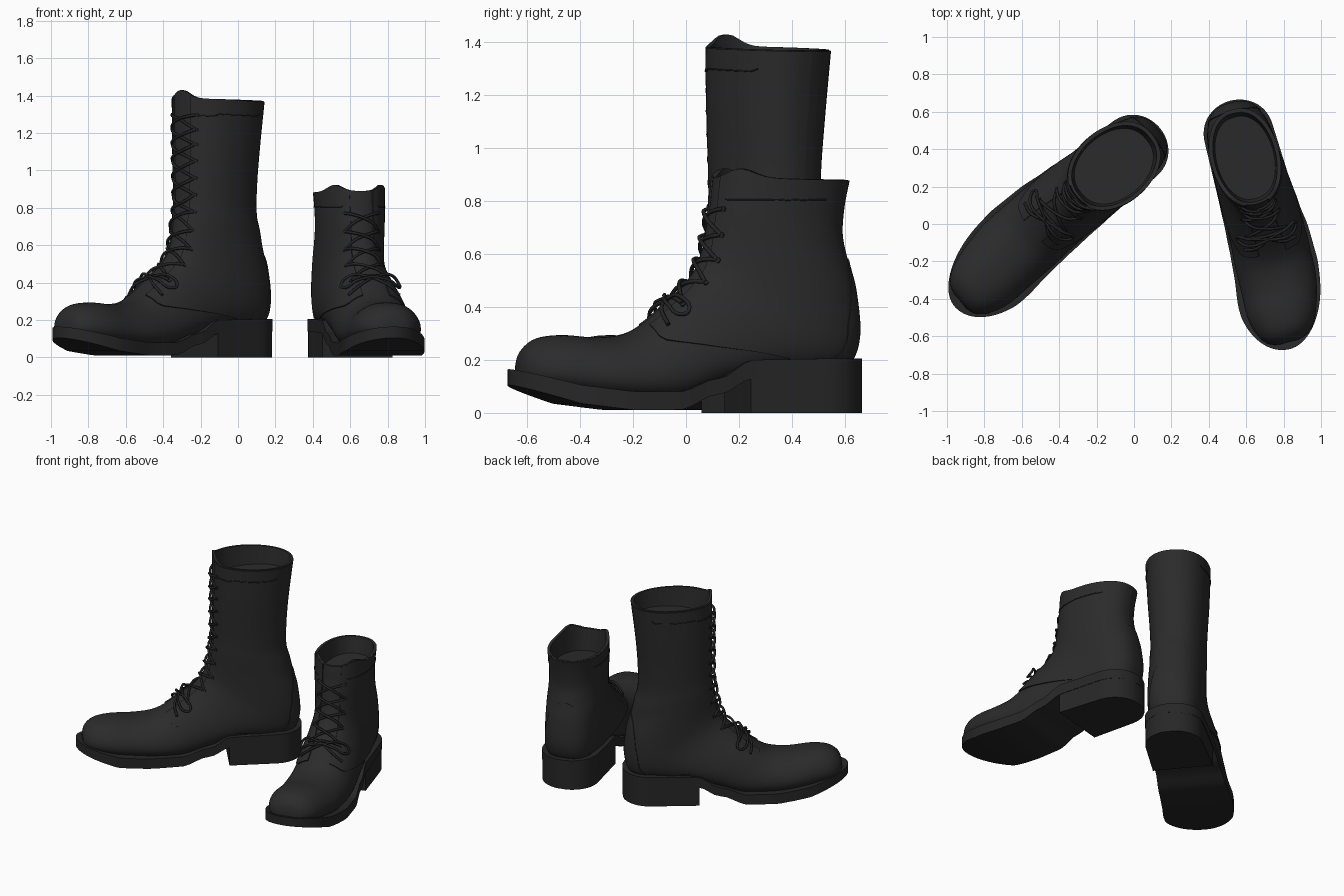
import bpy, bmesh, math
from mathutils import Vector

if "Cube" in bpy.data.objects:
    bpy.data.objects.remove(bpy.data.objects["Cube"])


def material(name, c):
    m = bpy.data.materials.new(name)
    m.diffuse_color = (c, c, c, 1)
    m.use_nodes = True
    m.node_tree.nodes["Principled BSDF"].inputs["Base Color"].default_value = m.diffuse_color
    return m


LEATHER = material("black leather", 0.024)
SOLE = material("black rubber", 0.020)
LACE = material("black lace", 0.017)

# Upper sections: front/top u, z, back/bottom u, z, half width, fullness, inward shift
FOOT = [
    (1.138, .19, 1.138, .13, .05, 1.2, .03), (1.12, .24, 1.12, .12, .105, 1.4, .028),
    (1.065, .282, 1.065, .10, .155, 1.5, .024), (.97, .294, .96, .08, .19, 1.5, .017),
    (.84, .285, .82, .06, .205, 1.5, .0), (.73, .30, .66, .05, .207, 1.5, -.005),
    (.65, .345, .52, .06, .204, 1.5, -.01), (.575, .41, .36, .115, .199, 1.5, -.01),
    (.505, .475, .18, .16, .190, 1.5, -.005), (.455, .54, .0, .165, .181, 1.4, 0),
    (.43, .60, -.125, .19, .175, 1.3, 0), (.415, .66, -.168, .29, .174, 1.2, 0),
    (.405, .72, -.157, .45, .173, 1.1, 0), (.395, .77, -.132, .56, .172, 1, 0),
    (.39, .80, -.108, .67, .172, 1, 0)]
SHORT_SHAFT = [(.385, .85, -.115, .78, .174, 1, 0), (.38, .89, -.135, .88, .178, 1, 0)]
TALL_SHAFT = [(.385, .86, -.085, .76, .170, 1, 0), (.385, .98, -.085, .92, .176, 1, 0),
              (.385, 1.15, -.10, 1.12, .188, 1, 0), (.385, 1.385, -.13, 1.37, .198, 1, 0)]
# Sole stations: u, inner half width, outer half width, bottom z, top z
SOLE_ROWS = [(-.19, .188, .188, .14, .205), (0, .188, .188, .14, .205), (.28, .195, .2, .13, .2),
             (.42, .2, .215, .07, .13), (.58, .208, .232, .012, .08), (.75, .222, .235, .01, .08),
             (.95, .238, .222, .035, .105), (1.175, .235, .205, .105, .165)]


def catmull(a, b, c, d, f):
    return [.5 * (2 * q + (r - p) * f + (2 * p - 5 * q + 4 * r - s) * f * f
                  + (3 * q - p - 3 * r + s) * f ** 3) for p, q, r, s in zip(a, b, c, d)]


def loft(name, rings, mat, closed=True, caps=True, angle=40):
    bm = bmesh.new()
    vs = [[bm.verts.new(p) for p in ring] for ring in rings]
    n = len(rings[0])
    for a, b in zip(vs, vs[1:]):
        for j in range(n if closed else n - 1):
            k = (j + 1) % n
            bm.faces.new((a[j], a[k], b[k], b[j]))
    if caps:
        bm.faces.new(vs[0])
        bm.faces.new(vs[-1])
    bmesh.ops.recalc_face_normals(bm, faces=bm.faces)
    me = bpy.data.meshes.new(name)
    bm.to_mesh(me)
    bm.free()
    me.materials.append(mat)
    ob = bpy.data.objects.new(name, me)
    bpy.context.collection.objects.link(ob)
    bpy.ops.object.select_all(action='DESELECT')
    bpy.context.view_layer.objects.active = ob
    ob.select_set(True)
    bpy.ops.object.shade_smooth_by_angle(angle=math.radians(angle))


def tube(name, lines, radius, mat):
    cu = bpy.data.curves.new(name, 'CURVE')
    cu.dimensions = '3D'
    cu.bevel_depth = radius
    cu.bevel_resolution = 1
    cu.resolution_u = 6
    cu.use_fill_caps = True
    for pts in lines:
        sp = cu.splines.new('BEZIER')
        sp.bezier_points.add(len(pts) - 1)
        for bp, p in zip(sp.bezier_points, pts):
            bp.co = p
            bp.handle_left_type = bp.handle_right_type = 'AUTO'
    cu.materials.append(mat)
    bpy.context.collection.objects.link(bpy.data.objects.new(name, cu))


def boot(tag, origin, fwd, inner, stretch, shaft, bump_t, bump_h, lace_top):
    rows = FOOT + shaft
    last = len(rows) - 1
    fx, fy = Vector(fwd).normalized()

    def place(u, v, z):
        if u > .4:
            u = .4 + (u - .4) * stretch
        v *= inner
        return Vector((origin[0] + u * fx - v * fy, origin[1] + u * fy + v * fx, z))

    def row(r):
        i = min(int(r), last - 1)
        return catmull(rows[max(i - 1, 0)], rows[i], rows[i + 1], rows[min(i + 2, last)], r - i)

    def section(R, t, lift):
        s = 1 - (1 - (1 - math.cos(t)) / 2) ** R[5]
        sn = math.sin(t)
        v = R[6] + R[4] * math.copysign(abs(sn) ** .85, sn)
        w = abs((t + math.pi) % (2 * math.pi) - math.pi)
        z = R[1] + (R[3] - R[1]) * s + lift * bump_h * math.exp(-((w - bump_t) / .33) ** 2)
        return place(R[0] + (R[2] - R[0]) * s, v, z)

    def pt(r, t, off=0):
        r = min(max(r, 0), last)
        p = section(row(r), t, max(0, r - last + 1))
        if off:
            a, b = max(r - .05, 0), min(r + .05, last)
            n = (section(row(b), t, 0) - section(row(a), t, 0)).cross(
                section(row(r), t + .03, 0) - section(row(r), t - .03, 0)).normalized()
            R = row(r)
            mid = place((R[0] + R[2]) / 2, R[6], (R[1] + R[3]) / 2)
            p = p + n * (off if n.dot(p - mid) > 0 else -off)
        return p

    def level(z, t=0):
        return min((k * .04 for k in range(125, last * 25 + 1)), key=lambda r: abs(pt(r, t).z - z))

    # upper with rolled rim and a shallow closed lining
    turn = [2 * math.pi * k / 56 for k in range(56)]
    rings = [[pt(k / 5, t) for t in turn] for k in range(last * 5 + 1)]
    R = rows[-1]
    rim = (R[0] - .014, R[1], R[2] + .014, R[3], R[4] - .014, 1, 0)
    floor = (R[0] - .03, R[1] - .15, R[2] + .035, R[3] - .11, R[4] - .024, 1, 0)
    rings.append([section(rim, t, 1) for t in turn])
    rings.append([section(floor, t, 0) for t in turn])
    loft(tag + "_upper", rings, LEATHER)

    # overlaid leather panels
    def panel(name, t0, t1, start, end, off):
        ts = [t0 + (t1 - t0) * k / 20 for k in range(21)]
        ts = [t0] + ts + [t1]
        grid = []
        for i, t in enumerate(ts):
            r0, r1 = start(t), end(t)
            rs = [r0] + [r0 + (r1 - r0) * k / 30 for k in range(31)] + [r1]
            grid.append([pt(r, t, -.004 if i in (0, 22) or j in (0, 32) else off)
                         for j, r in enumerate(rs)])
        loft(name, grid, LEATHER, closed=False, caps=False)

    for side, s in (("inner", 1), ("outer", -1)):
        panel(f"{tag}_{side}_quarter", .3 * s, math.pi * s,
              lambda t: 5.9 + max(0, abs(t) - .8) * 2, lambda t: last - .03, .007)
    panel(tag + "_heel_counter", 2.3, 2 * math.pi - 2.3,
          lambda t: 9.3, lambda t: 11 + 2.2 * (1 - ((t - math.pi) / .84) ** 2), .011)

    # stitching below the rim
    tube(tag + "_top_stitching", [[pt(level(R[3] - .075, t), t, .008)
                                   for t in (s * (.5 + k * .13) for k in range(14))]
                                  for s in (1, -1)], .003, LACE)

    # crossed laces
    count = round((lace_top - .43) / .09)
    lv = [level(.43 + (lace_top - .43) * k / count) for k in range(count + 1)]
    lines = []
    for a, b in zip(lv, lv[1:]):
        for s, h in ((1, .011), (-1, .018)):
            lines.append([pt(a + (b - a) * k / 4, s * (.46 - .23 * k), .008 if k in (0, 4) else h)
                          for k in range(5)])
    lines.append([pt(lv[0], .23 * k, .012) for k in range(-2, 3)])
    # bow and loose ends
    for s in (1, -1):
        lines.append([pt(r, s * t, o) for r, t, o in (
            (7.1, 0, .015), (7.4, .4, .035), (7.2, .72, .03), (6.9, .65, .025), (6.9, .35, .03),
            (7.1, 0, .022))])
        lines.append([pt(r, s * t, o) for r, t, o in ((7.1, 0, .015), (6.6, .3, .02), (6.4, .65, .014))])
    tube(tag + "_laces", lines, .008, LACE)
    # eyelets
    tube(tag + "_eyelets", [[pt(r, s * .48, .005), pt(r, s * .48, .012)] for r in lv for s in (1, -1)],
         .011, LACE)

    # sole and stacked heel share one outline
    def sole_row(u):
        i = max(k for k in range(len(SOLE_ROWS) - 1) if SOLE_ROWS[k][0] <= u + 1e-9)
        a, b = SOLE_ROWS[i], SOLE_ROWS[i + 1]
        f = (u - a[0]) / (b[0] - a[0])
        f = f * f * (3 - 2 * f) if .28 < u < .58 else f
        wi, wo, zb, zt = [p + (q - p) * f for p, q in zip(a[1:], b[1:])]
        cap = 1
        if u < 0:
            cap = max(0, 1 - (u / -.19) ** 2.2) ** .5
        elif u > .82:
            cap = max(0, 1 - ((u - .82) / .355) ** 2.2) ** .5
        cap = max(cap, .03)
        sh = max(0, u - .75) * .07
        return wi * cap + sh, wo * cap - sh, zb, zt

    def slab(name, u0, u1, n, grow, half=False, bottom=None):
        out = []
        for k in range(n + 1):
            x = k / n
            x = 1 - math.cos(x * math.pi / 2) if half else (1 - math.cos(x * math.pi)) / 2
            u = u0 + (u1 - u0) * x
            wi, wo, zb, zt = sole_row(u)
            wi, wo = wi * grow, wo * grow
            zb = zb if bottom is None else bottom
            out.append([place(u, wi, zt), place(u, -wo, zt), place(u, -wo, zb), place(u, wi, zb)])
        loft(name, out, SOLE, angle=35)

    slab(tag + "_sole", -.19, 1.175, 60, 1)
    slab(tag + "_heel", -.187, .29, 24, .985, half=True, bottom=0)


boot("tall_boot", (-.008, .392), (-.818, -.68), 1, 1.115, TALL_SHAFT, 0, .045, 1.32)
boot("short_boot", (.562, .475), (.25, -.94), -1, 1.0, SHORT_SHAFT, .75, .035, .78)
